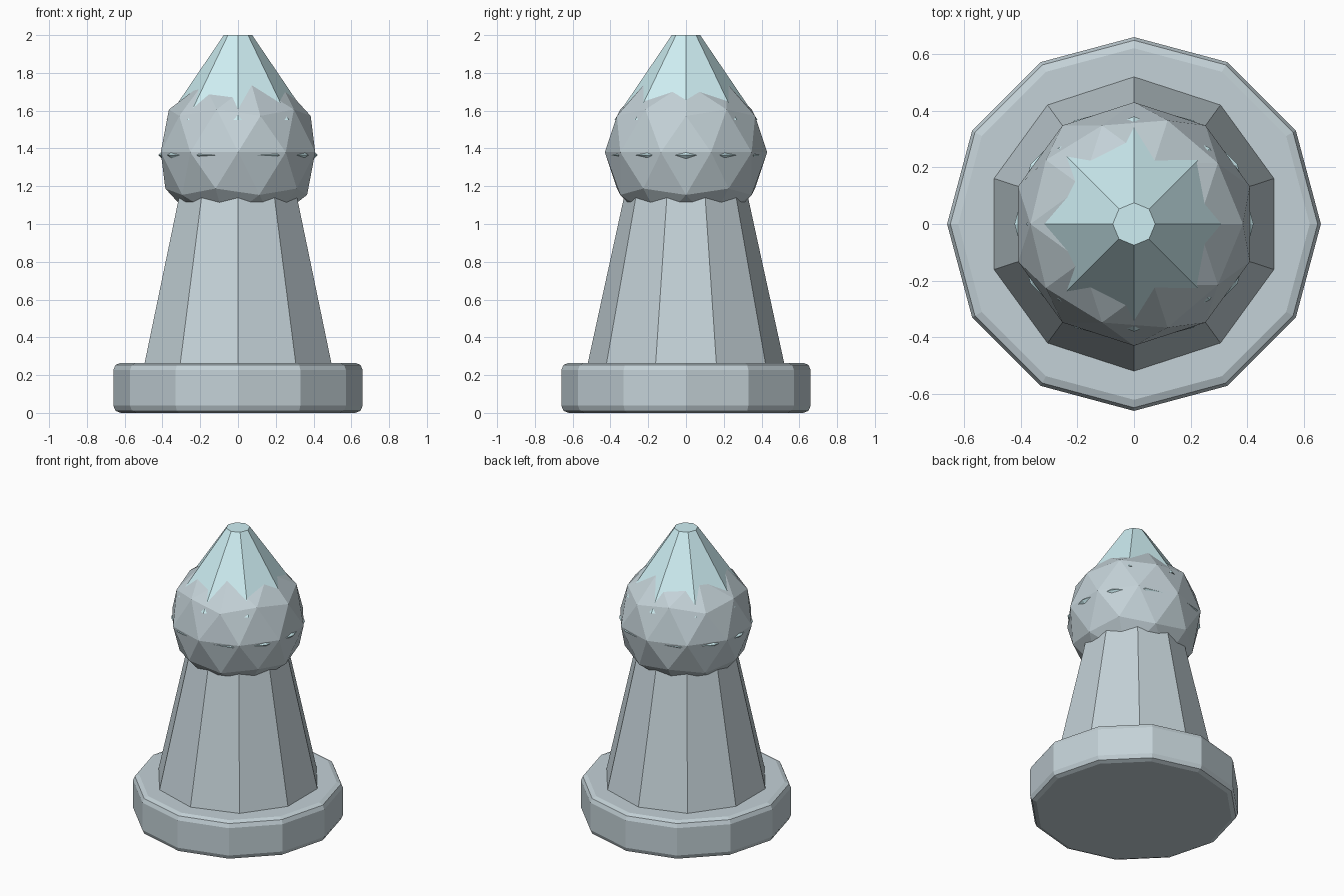
import bpy

if "Cube" in bpy.data.objects:
    bpy.data.objects.remove(bpy.data.objects["Cube"])


def material(name, color):
    m = bpy.data.materials.new(name)
    m.diffuse_color = color
    m.use_nodes = True
    m.node_tree.nodes["Principled BSDF"].inputs["Base Color"].default_value = m.diffuse_color
    return m


stone = material("stone", (0.55, 0.64, 0.68, 1))
ice = material("ice", (0.62, 0.86, 0.90, 1))


def finish(name, mat):
    ob = bpy.context.object
    ob.name = name
    ob.data.materials.append(mat)
    return ob


def frustum(name, sides, r1, r2, z1, z2, mat):
    bpy.ops.mesh.primitive_cone_add(vertices=sides, radius1=r1, radius2=r2,
                                    depth=z2 - z1, location=(0, 0, (z1 + z2) / 2))
    return finish(name, mat)


# Twelve-sided foot with rounded rims
base = frustum("base", 12, 0.66, 0.66, 0, 0.265, stone)
bevel = base.modifiers.new("rim", "BEVEL")
bevel.width = 0.038
bevel.segments = 2
bevel.limit_method = "ANGLE"
bevel.angle_limit = 0.8

# Ten-sided tapering column
frustum("column", 10, 0.525, 0.32, 0.24, 1.18, stone)

# Faceted ball
bpy.ops.mesh.primitive_ico_sphere_add(subdivisions=2, radius=0.43, location=(0, 0, 1.38))
finish("ball", stone)

# Thin ring that just breaks the surface of the ball
bpy.ops.mesh.primitive_torus_add(major_segments=12, minor_segments=4, major_radius=0.39,
                                 minor_radius=0.032, location=(0, 0, 1.365))
finish("ring", ice)

# Eight-sided blunt spike
frustum("spike", 8, 0.38, 0.075, 1.55, 2.0, ice)
